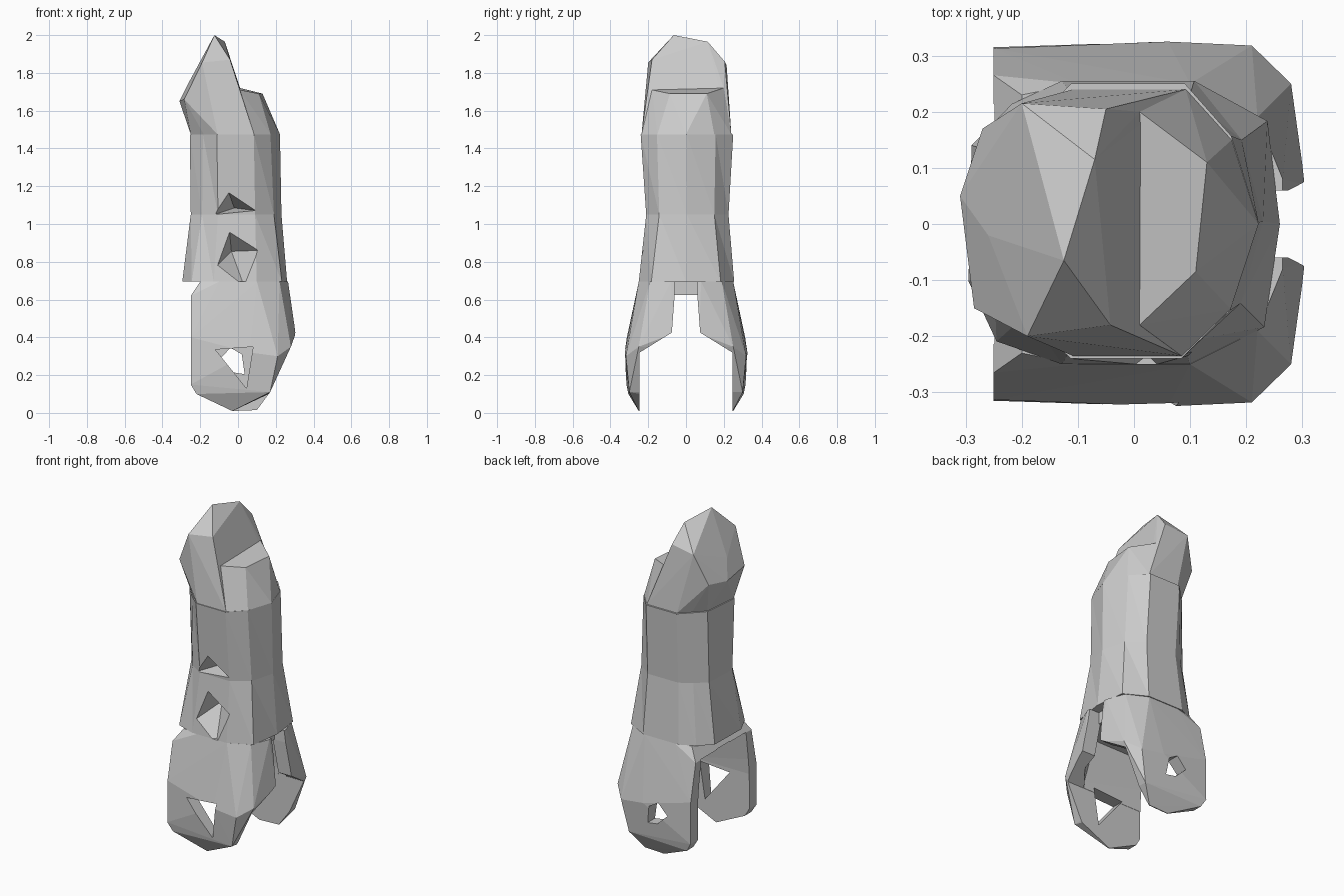
import bpy, bmesh
from mathutils import Vector

if "Cube" in bpy.data.objects:
    bpy.data.objects.remove(bpy.data.objects["Cube"])


def make(name, bm):
    bmesh.ops.recalc_face_normals(bm, faces=bm.faces)
    me = bpy.data.meshes.new(name)
    bm.to_mesh(me)
    bm.free()
    ob = bpy.data.objects.new(name, me)
    bpy.context.collection.objects.link(ob)
    return ob


def hull(name, pts):
    bm = bmesh.new()
    for p in pts:
        bm.verts.new(p)
    res = bmesh.ops.convex_hull(bm, input=bm.verts)
    junk = [g for g in res["geom_interior"] if isinstance(g, bmesh.types.BMVert)]
    bmesh.ops.delete(bm, geom=list(set(junk)), context='VERTS')
    return make(name, bm)


def prism(name, pts, axis, a, b):
    """Extrude a 2D outline along x (axis 0) or y (axis 1) from a to b."""
    bm = bmesh.new()
    rows = []
    for d in (a, b):
        rows.append([bm.verts.new((d, p[0], p[1]) if axis == 0 else (p[0], d, p[1])) for p in pts])
    n = len(pts)
    bm.faces.new(rows[0])
    bm.faces.new(rows[1])
    for i in range(n):
        bm.faces.new((rows[0][i], rows[0][(i + 1) % n], rows[1][(i + 1) % n], rows[1][i]))
    return make(name, bm)


def boolean(ob, cutter, op='DIFFERENCE'):
    m = ob.modifiers.new("cut", 'BOOLEAN')
    m.operation = op
    m.solver = 'EXACT'
    m.object = cutter
    bpy.context.view_layer.objects.active = ob
    bpy.ops.object.modifier_apply(modifier=m.name)
    bpy.data.objects.remove(cutter)


def mirror_y(pts):
    return [(x, s * y, z) for x, y, z in pts for s in (1, -1)]


# Many-sided section shared by the barrel and the tip (unit outline)
SECTION = [(-.98, .55), (-.72, .84), (-.4, 1), (.45, 1), (.92, .72), (1, 0),
           (.9, -.72), (.42, -.98), (-.4, -.98), (-.82, -.82), (-1, -.4)]


def ring(z, x0, x1, y0, y1, diag=1.64):
    """Section fitted to a box; diag limits how far the corners reach."""
    cx, cy, rx, ry = (x0 + x1) / 2, (y0 + y1) / 2, (x1 - x0) / 2, (y1 - y0) / 2
    out = []
    for x, y in SECTION:
        k = min(1, diag / (abs(x) + abs(y))) if min(abs(x), abs(y)) > .5 else 1
        out.append((cx + rx * x * k, cy + ry * y * k, z))
    return out


# Barrel: faceted, waisted loft
bm = bmesh.new()
loops = [[bm.verts.new(p) for p in r] for r in (
    ring(.695, -.295, .26, -.255, .255),
    ring(1.05, -.25, .23, -.215, .225, 1.5),
    ring(1.475, -.255, .222, -.245, .25, 1.42))]
n = len(SECTION)
for lo, hi in zip(loops, loops[1:]):
    for i in range(n):
        j = (i + 1) % n
        bm.faces.new((lo[i], lo[j], hi[j]))
        bm.faces.new((lo[i], hi[j], hi[i]))
bm.faces.new(loops[0])
bm.faces.new(loops[-1])
barrel = make("barrel", bm)

# Two faceted pits in the front of the barrel
for outline, apex in (
        ([(-.14, 1.045), (-.05, 1.17), (.105, 1.07)], (-.02, -.1, 1.085)),
        ([(-.1, .79), (-.045, .96), (.1, .86), (.02, .705)], (-.035, -.1, .855))):
    tip = Vector(apex)
    front = [tip + (Vector((x, -.225, z)) - tip) * 1.35 for x, z in outline]
    boolean(barrel, hull("pit_cutter", [tip] + front))

# Fork: cup-shaped shell with two cheeks
fork = hull("fork", mirror_y([
    (-.2, .23, .695), (-.1, .25, .695), (.1, .25, .695), (.22, .19, .695), (.265, .08, .695),
    (-.25, .265, .62), (-.25, .313, .4), (.06, .325, .32), (.21, .318, .3), (.265, .24, .38),
    (.305, .07, .42), (-.25, .315, .15), (-.22, .305, .1), (.17, .3, .11),
    (-.03, .25, .01), (-.2, .25, .1), (.28, .25, .35)])
    + [(.1, .25, .015), (.15, -.25, .1)])
# opening between the cheeks, seen from the side
boolean(fork, prism("opening_cutter", [
    (-.245, -.5), (.245, -.5), (.245, .32), (.075, .425), (.06, .625),
    (-.06, .625), (-.075, .425), (-.245, .32)], 0, -1, 1))
# chamfered hollow behind the wrapped wall
boolean(fork, hull("hollow_cutter", mirror_y([
    (-1, .22, .622), (.1, .21, .622), (.19, .12, .622),
    (-1, .244, .36), (.15, .244, .36), (.225, .15, .36),
    (-1, .244, .2), (.15, .244, .2), (.2, .15, .2)])))
# recess at the top of the slot
boolean(fork, prism("slot_cutter", [(.2, .6), (.5, .6), (.5, .75), (.2, .75)], 1, -.06, .06))
# triangular pivot holes, one per cheek
boolean(fork, prism("front_hole", [(-.12, .335), (.08, .35), (.045, .13)], 1, -.6, -.1))
boolean(fork, prism("back_hole", [(-.04, .345), (-.1, .28), (-.03, .215), (.035, .205), (.02, .31)],
                    1, .1, .6))

# Tip: pad with a step, and a taller pointed nail side behind it
base = ring(1.475, -.25, .222, -.24, .24, 1.42)
pad = hull("fingertip", base + [
    (.01, .2, 1.72), (.01, -.18, 1.71), (.11, -.085, 1.69), (.13, .11, 1.69),
    (-.2, .15, 1.65), (-.2, -.15, 1.65)])
nail = hull("fingertip_top", [p for p in base if p[0] < .1] + [
    (.01, .2, 1.72), (.01, -.185, 1.705),
    (-.125, -.065, 2.0), (-.07, .115, 1.965), (-.19, -.2, 1.855), (-.042, -.18, 1.87),
    (-.2, .215, 1.84), (-.05, .205, 1.86),
    (-.31, .05, 1.65), (-.285, -.15, 1.66), (-.27, .17, 1.66), (-.26, -.02, 1.75)])
boolean(pad, nail, 'UNION')
